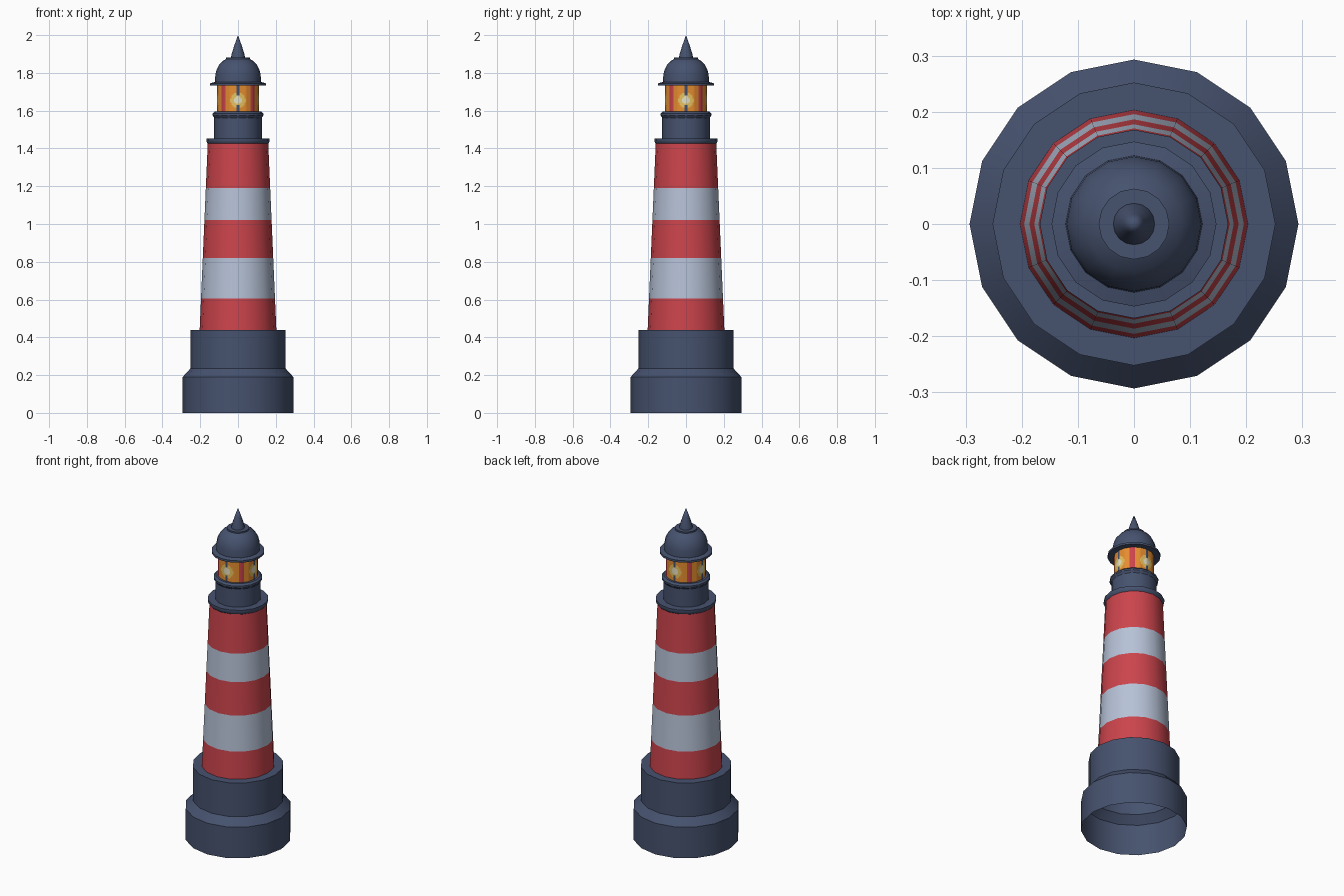
import bpy, math

if "Cube" in bpy.data.objects:
    bpy.data.objects.remove(bpy.data.objects["Cube"])

SIDES = 16


def material(name, rgb):
    m = bpy.data.materials.new(name)
    m.diffuse_color = (*rgb, 1)
    m.use_nodes = True
    m.node_tree.nodes["Principled BSDF"].inputs["Base Color"].default_value = m.diffuse_color
    return m


navy = material("navy", (0.061, 0.084, 0.156))
red = material("red", (0.60, 0.058, 0.072))
white = material("pale grey white", (0.47, 0.54, 0.68))
orange = material("orange", (0.80, 0.27, 0.03))
yellow = material("yellow", (0.87, 0.58, 0.12))
cream = material("cream", (0.80, 0.76, 0.55))


def poly_radius(r, a):
    """Radius of the 16-sided outline in direction a."""
    step = 2 * math.pi / SIDES
    return r * math.cos(step / 2) / math.cos(a % step - step / 2)


def revolve(name, profile, mats, rule=None, segs=SIDES):
    """Turn a bottom-to-top (radius, z) profile; rule(angle, z) picks the material."""
    verts, rings, faces, idx = [], [], [], []
    for r, z in profile:
        if r == 0:
            rings.append([len(verts)] * segs)
            verts.append((0, 0, z))
            continue
        rings.append(list(range(len(verts), len(verts) + segs)))
        for j in range(segs):
            a = 2 * math.pi * j / segs
            q = poly_radius(r, a)
            verts.append((q * math.cos(a), q * math.sin(a), z))
    for i in range(len(profile) - 1):
        lo, hi = rings[i], rings[i + 1]
        z = (profile[i][1] + profile[i + 1][1]) / 2
        for j in range(segs):
            k = (j + 1) % segs
            f = [lo[j], lo[k], hi[k], hi[j]]
            faces.append(list(dict.fromkeys(f)))
            idx.append(rule(2 * math.pi * (j + 0.5) / segs, z) if rule else 0)
    me = bpy.data.meshes.new(name)
    me.from_pydata(verts, [], faces)
    for m in mats:
        me.materials.append(m)
    for p, n in zip(me.polygons, idx):
        p.material_index = n
    ob = bpy.data.objects.new(name, me)
    bpy.context.collection.objects.link(ob)
    bpy.ops.object.select_all(action='DESELECT')
    ob.select_set(True)
    bpy.context.view_layer.objects.active = ob
    bpy.ops.object.shade_smooth_by_angle(angle=math.radians(32))
    return ob


# Stepped base, open underneath
revolve("base", [(0.293, 0), (0.293, 0.19), (0.252, 0.235), (0.252, 0.44),
                 (0.203, 0.44)], [navy])

# Tapered tower with bands
bands = [0.44, 0.605, 0.82, 1.02, 1.19, 1.43]
tower = [(0.203 - 0.043 * (z - 0.44) / 0.99, z) for z in bands]
revolve("striped_tower", tower, [red, white],
        lambda a, z: sum(z > b for b in bands[1:]) % 2)

# Gallery, watch room and sill below the lantern
revolve("gallery", [(0.160, 1.425), (0.165, 1.432), (0.168, 1.44),
                    (0.168, 1.453), (0.126, 1.453)], [navy])
revolve("watch_room", [(0.126, 1.45), (0.126, 1.562), (0.135, 1.575),
                       (0.135, 1.585), (0.124, 1.595), (0.111, 1.595)], [navy])


# Lantern: four glowing panes with red corners
def glow(a, z):
    t = (a + math.pi / 4) % (math.pi / 2) - math.pi / 4
    arc, h = abs(t) * 0.111, z - 1.655
    d = math.hypot(arc / 0.042, h / 0.042)
    if arc < 0.004 and abs(h) > 0.025:
        return 4
    if d < 0.5:
        return 3
    if d < 1:
        return 2
    if arc > 0.072:
        return 0
    return 1


rows = 20
revolve("lantern", [(0.111, 1.595 + 0.14 * i / rows) for i in range(rows + 1)],
        [red, orange, yellow, cream, navy], glow, 96)

# Roof brim and dome
dome = [(0.111, 1.733), (0.147, 1.733), (0.147, 1.745), (0.122, 1.752),
        (0.120, 1.79), (0.114, 1.815), (0.102, 1.84), (0.085, 1.86),
        (0.063, 1.874), (0.063, 1.882), (0.036, 1.882)]
revolve("dome_roof", dome, [navy])

# Pointed finial
revolve("finial", [(0.037, 1.882), (0.034, 1.90), (0.018, 1.95), (0, 2.0)], [navy])
